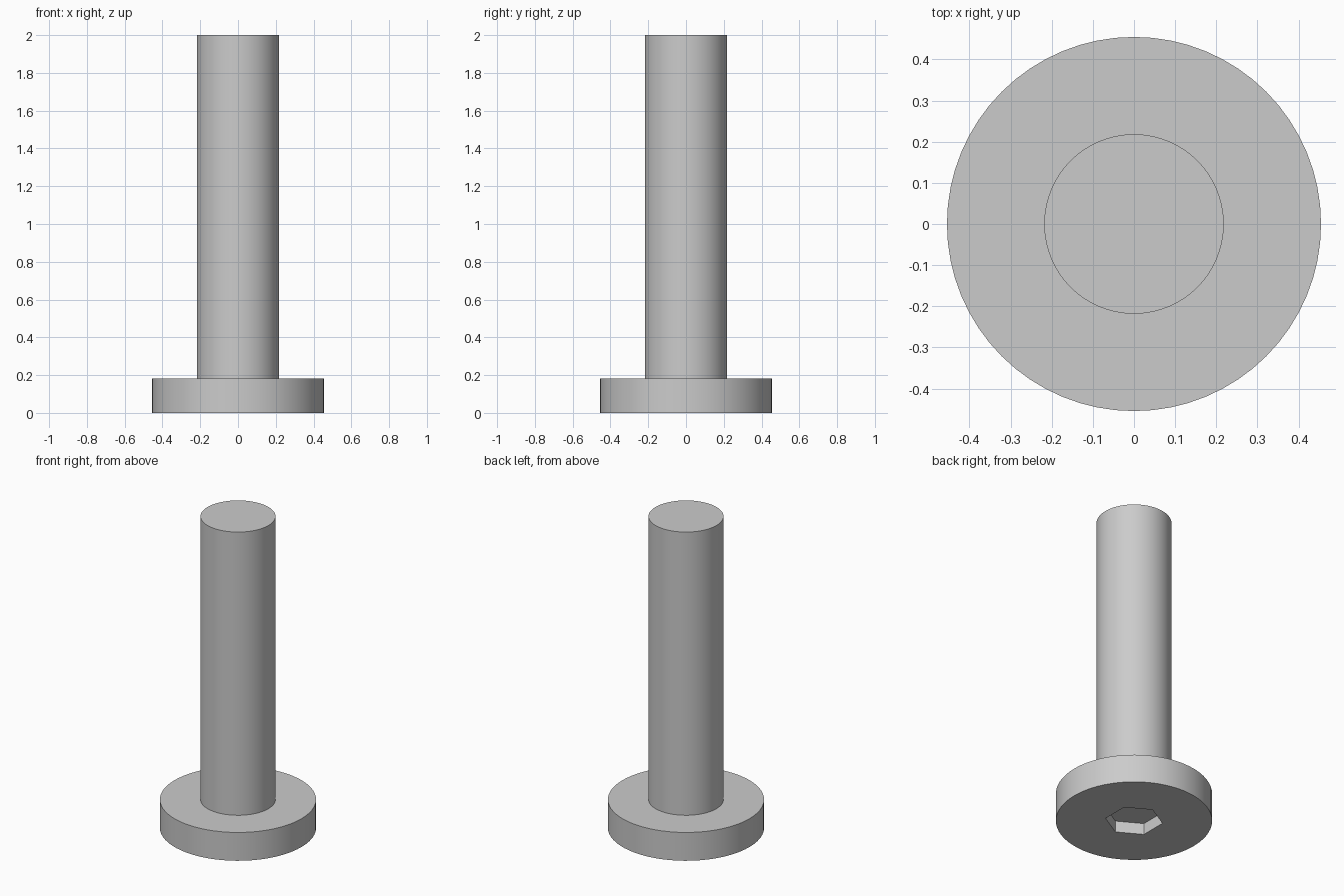
import bpy
import math

cube = bpy.data.objects.get("Cube")
if cube:
    bpy.data.objects.remove(cube, do_unlink=True)

# Proportions: 25 wide head, 12 wide shaft, 55 long overall
UNIT = 2 / 55
HEAD_R, HEAD_H = 12.5 * UNIT, 5 * UNIT
SHAFT_R, TOP = 6 * UNIT, 55 * UNIT
SOCKET_R = 4 * UNIT / math.cos(math.pi / 6)
SOCKET_DEPTH = 2 * UNIT

steel = bpy.data.materials.new("grey steel")
steel.use_nodes = True
colour = (0.6, 0.6, 0.6, 1)
steel.diffuse_color = colour
steel.node_tree.nodes["Principled BSDF"].inputs["Base Color"].default_value = colour


def cylinder(name, radius, z0, z1, sides):
    bpy.ops.mesh.primitive_cylinder_add(
        vertices=sides, radius=radius, depth=z1 - z0,
        location=(0, 0, (z0 + z1) / 2))
    obj = bpy.context.object
    obj.name = name
    obj.data.materials.append(steel)
    return obj


def smooth(obj):
    bpy.ops.object.select_all(action='DESELECT')
    obj.select_set(True)
    bpy.context.view_layer.objects.active = obj
    bpy.ops.object.shade_smooth_by_angle(angle=math.radians(30))


# Disc head with a hexagonal socket sunk into its underside
head = cylinder("head", HEAD_R, 0, HEAD_H, 64)
cutter = cylinder("socket_cutter", SOCKET_R, -SOCKET_DEPTH, SOCKET_DEPTH, 6)
cut = head.modifiers.new("socket", 'BOOLEAN')
cut.operation = 'DIFFERENCE'
cut.solver = 'EXACT'
cut.object = cutter
bpy.context.view_layer.objects.active = head
bpy.ops.object.modifier_apply(modifier=cut.name)
bpy.data.objects.remove(cutter, do_unlink=True)
smooth(head)

# Plain round shaft, seated slightly into the head
shaft = cylinder("shaft", SHAFT_R, HEAD_H - 0.01, TOP, 64)
smooth(shaft)
